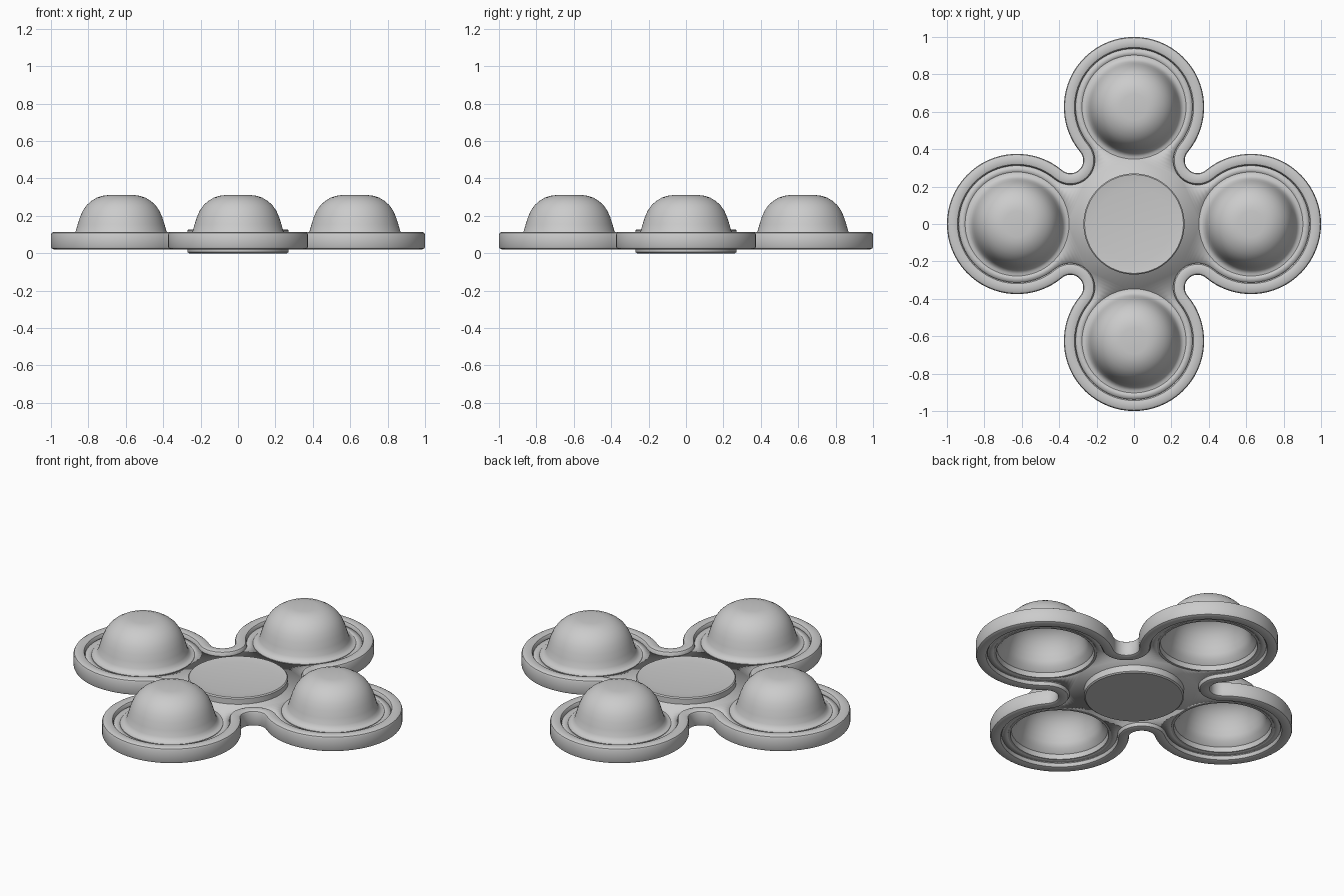
import bpy, bmesh
from math import sin, cos, pi, atan2, hypot, radians
from mathutils import Matrix

if "Cube" in bpy.data.objects:
    bpy.data.objects.remove(bpy.data.objects["Cube"])

LOBE_D, LOBE_R = 0.625, 0.375      # lobe centre distance and radius
NOTCH = 0.34                       # notch fillet centre on the diagonals
NOTCH_R = hypot(LOBE_D - NOTCH, NOTCH) - LOBE_R


def finish(name, bm):
    bmesh.ops.recalc_face_normals(bm, faces=bm.faces)
    me = bpy.data.meshes.new(name)
    bm.to_mesh(me)
    bm.free()
    ob = bpy.data.objects.new(name, me)
    bpy.context.collection.objects.link(ob)
    bpy.ops.object.select_all(action='DESELECT')
    ob.select_set(True)
    bpy.context.view_layer.objects.active = ob
    bpy.ops.object.shade_smooth_by_angle(angle=radians(35))
    return ob


def outline(off):
    """Four-lobed outline moved inwards by off."""
    phi = atan2(NOTCH, NOTCH - LOBE_D)
    pts = []
    for k in range(4):
        arc = []
        for i in range(49):
            a = -phi + 2 * phi * i / 48
            arc.append((LOBE_D + (LOBE_R - off) * cos(a), (LOBE_R - off) * sin(a)))
        start, mid = phi - pi, -0.75 * pi
        for i in range(1, 16):
            a = start + 2 * (mid - start) * i / 16
            arc.append((NOTCH + (NOTCH_R + off) * cos(a), NOTCH + (NOTCH_R + off) * sin(a)))
        c, s = cos(k * pi / 2), sin(k * pi / 2)
        pts += [(x * c - y * s, x * s + y * c) for x, y in arc]
    return pts


def bridge(bm, rings):
    for r0, r1 in zip(rings, rings[1:]):
        n = len(r0)
        for i in range(n):
            bm.faces.new((r0[i], r0[(i + 1) % n], r1[(i + 1) % n], r1[i]))


def lathe(name, profile, at=(0, 0), n=64):
    """Revolve a profile of (radius, z); zero radii become poles."""
    bm = bmesh.new()
    rings = [[bm.verts.new((at[0] + r * cos(2 * pi * i / n), at[1] + r * sin(2 * pi * i / n), z))
              for i in range(n)] for r, z in profile]
    bridge(bm, rings)
    bmesh.ops.remove_doubles(bm, verts=bm.verts, dist=1e-5)
    return finish(name, bm)


# Rounded rim following the outline
section = [(0.0, 0.035), (0.0, 0.1), (0.004, 0.109), (0.014, 0.115), (0.045, 0.115),
           (0.056, 0.111), (0.062, 0.102), (0.064, 0.067), (0.062, 0.034),
           (0.056, 0.025), (0.045, 0.021), (0.014, 0.021), (0.004, 0.026)]
bm = bmesh.new()
rings = [[bm.verts.new((x, y, z)) for x, y in outline(o)] for o, z in section]
bridge(bm, rings + rings[:1])
finish("rim", bm)

# Recessed web with four round openings
bm = bmesh.new()
loops = [outline(0.06)]
for k in range(4):
    cx, cy = LOBE_D * cos(k * pi / 2), LOBE_D * sin(k * pi / 2)
    loops.append([(cx + 0.27 * cos(2 * pi * i / 64), cy + 0.27 * sin(2 * pi * i / 64))
                  for i in range(64)])
for pts in loops:
    vs = [bm.verts.new((x, y, 0.067)) for x, y in pts]
    for i in range(len(vs)):
        bm.edges.new((vs[i - 1], vs[i]))
bmesh.ops.triangle_fill(bm, use_beauty=True, use_dissolve=False, edges=bm.edges[:])
web = finish("web", bm)
mod = web.modifiers.new("thickness", 'SOLIDIFY')
mod.thickness = 0.046
mod.offset = 0

# Hollow bell-shaped domes
dome = [(0, 0.311), (0.07, 0.311), (0.1, 0.307), (0.13, 0.297), (0.16, 0.279),
        (0.185, 0.256), (0.205, 0.227), (0.22, 0.193), (0.232, 0.155), (0.242, 0.12),
        (0.252, 0.103), (0.264, 0.095), (0.278, 0.093), (0.278, 0.042), (0.265, 0.042),
        (0.26, 0.07), (0.235, 0.092), (0.222, 0.12), (0.212, 0.155), (0.2, 0.188),
        (0.186, 0.217), (0.168, 0.241), (0.147, 0.261), (0.12, 0.277), (0.095, 0.285),
        (0.07, 0.289), (0, 0.289)]
for k, side in enumerate(("right", "back", "left", "front")):
    lathe("dome_" + side, dome, (LOBE_D * cos(k * pi / 2), LOBE_D * sin(k * pi / 2)))

# Central finger pad
lathe("centre_pad", [(0, 0.0), (0.262, 0.0), (0.27, 0.006), (0.27, 0.122),
                     (0.264, 0.128), (0.25, 0.126), (0.2, 0.121), (0, 0.118)])
